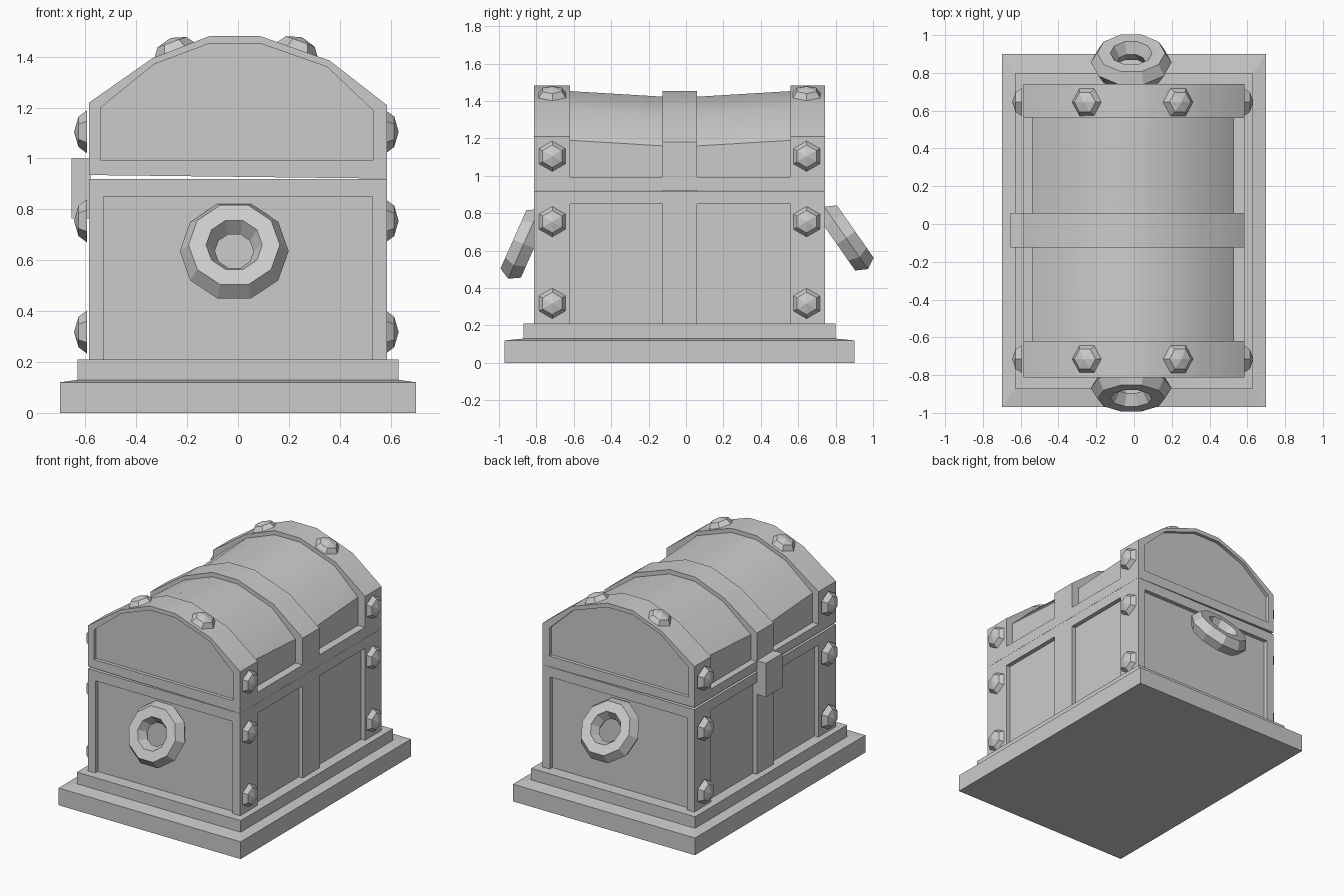
import bpy, bmesh, math
from mathutils import Matrix, Vector

if "Cube" in bpy.data.objects:
    bpy.data.objects.remove(bpy.data.objects["Cube"])


def finish(name, bm, smooth=False):
    bmesh.ops.recalc_face_normals(bm, faces=bm.faces)
    mesh = bpy.data.meshes.new(name)
    bm.to_mesh(mesh)
    bm.free()
    ob = bpy.data.objects.new(name, mesh)
    bpy.context.collection.objects.link(ob)
    if smooth:
        bpy.ops.object.select_all(action='DESELECT')
        ob.select_set(True)
        bpy.context.view_layer.objects.active = ob
        bpy.ops.object.shade_smooth_by_angle(angle=math.radians(35))
    return ob


def loft(name, rings, smooth=False):
    """Skin a list of equal-length point rings and cap both ends."""
    bm = bmesh.new()
    vs = [[bm.verts.new(p) for p in ring] for ring in rings]
    n = len(vs[0])
    for a, b in zip(vs, vs[1:]):
        for i in range(n):
            j = (i + 1) % n
            bm.faces.new((a[i], a[j], b[j], b[i]))
    bm.faces.new(vs[0])
    bm.faces.new(vs[-1])
    return finish(name, bm, smooth)


def rect(x, y0, y1, z):
    return [(-x, y0, z), (x, y0, z), (x, y1, z), (-x, y1, z)]


def box(name, x0, x1, y0, y1, z0, z1):
    return loft(name, [[(x0, y0, z), (x1, y0, z), (x1, y1, z), (x0, y1, z)] for z in (z0, z1)])


def at_y(profile, y, dz=0.0):
    """Place an xz profile at y; dz lowers everything above the rim."""
    return [(x, y, z + (dz if z > 1.0 else 0)) for x, z in profile]


# Stepped plinth
loft("plinth", [rect(.70, -.97, .90, 0), rect(.70, -.97, .90, .12),
                rect(.63, -.87, .80, .13), rect(.63, -.87, .80, .21)])

# Chest body: recessed panels, corner posts, centre strap, top rail
FRONT, BACK, W = -.812, .742, .585
box("body_panels", -.555, .555, FRONT + .028, BACK - .028, .20, .90)
box("body_rail", -W, W, FRONT, BACK, .85, .92)
box("body_strap", -W, W, -.125, .058, .21, .85)
for side in (-1, 1):
    x0, x1 = sorted((side * .528, side * W))
    for y0, y1 in ((FRONT, -.62), (.56, BACK)):
        box("corner_post", x0, x1, y0, y1, .21, .85)

# Lid: slightly open rim, sagging panels, arched bands
RIM = .995
outer = [(-W, RIM), (-W, 1.22), (-.335, 1.395), (-.11, 1.482),
         (.085, 1.482), (.36, 1.385), (W, 1.21), (W, RIM)]
inner = [(-.54, RIM), (-.54, 1.2), (-.33, 1.37), (-.11, 1.453),
         (.085, 1.453), (.35, 1.36), (.53, 1.19), (.53, RIM)]
rim = [(-W, .935), (W, .921), (W, RIM), (-W, RIM)]
loft("lid_rim", [at_y(rim, FRONT), at_y(rim, BACK)])
loft("lid_panels", [at_y(inner, FRONT + .024), at_y(inner, -.62), at_y(inner, -.12, -.03),
                    at_y(inner, .06, -.03), at_y(inner, .56), at_y(inner, BACK - .024)], True)
arch = outer + inner[::-1]
for y0, y1 in ((FRONT, -.62), (.56, BACK)):
    loft("lid_end_band", [at_y(arch, y0), at_y(arch, y1)], True)
loft("lid_centre_band", [at_y(outer, -.125, -.028), at_y(outer, .058, -.028)], True)

# Clasp on the left side
box("clasp", -.655, -.58, -.125, .058, .765, 1.0)


# Faceted six-sided studs
def stud(pos, angle):
    """angle: outward direction in the xz plane, measured from +x."""
    out = Vector((math.cos(angle), 0, math.sin(angle)))
    tan = Vector((-math.sin(angle), 0, math.cos(angle)))
    rings = []
    for r, h in ((.085, -.005), (.06, .029), (.002, .046)):
        rings.append([Vector(pos) + out * h + tan * r * math.cos(k * math.pi / 3)
                      + Vector((0, r * math.sin(k * math.pi / 3), 0)) for k in range(6)])
    loft("stud", rings)


for y in (-.715, .645):
    for z in (1.105, .755, .318):
        stud((.585, y, z), 0)
        stud((-.598, y, z), math.pi)
    stud((-.25, y, 1.43), math.radians(110))
    stud((.235, y, 1.433), math.radians(70))


# Hanging ring handles, front and back
def handle(name, y, z, tilt, major=.145, minor=.069, n=10, m=6):
    bm = bmesh.new()
    grid = []
    for i in range(n):
        a = 2 * math.pi * (i + .5) / n + math.pi / 2
        row = []
        for j in range(m):
            b = 2 * math.pi * j / m
            r = major + minor * math.cos(b)
            row.append(bm.verts.new((r * math.cos(a), minor * math.sin(b), r * math.sin(a))))
        grid.append(row)
    for i in range(n):
        for j in range(m):
            k, l = (i + 1) % n, (j + 1) % m
            bm.faces.new((grid[i][j], grid[k][j], grid[k][l], grid[i][l]))
    bm.transform(Matrix.Translation((-.015, y, z)) @ Matrix.Rotation(math.radians(tilt), 4, 'X'))
    finish(name, bm)


handle("front_handle", -.868, .636, -24)
handle("back_handle", .856, .668, 35)
